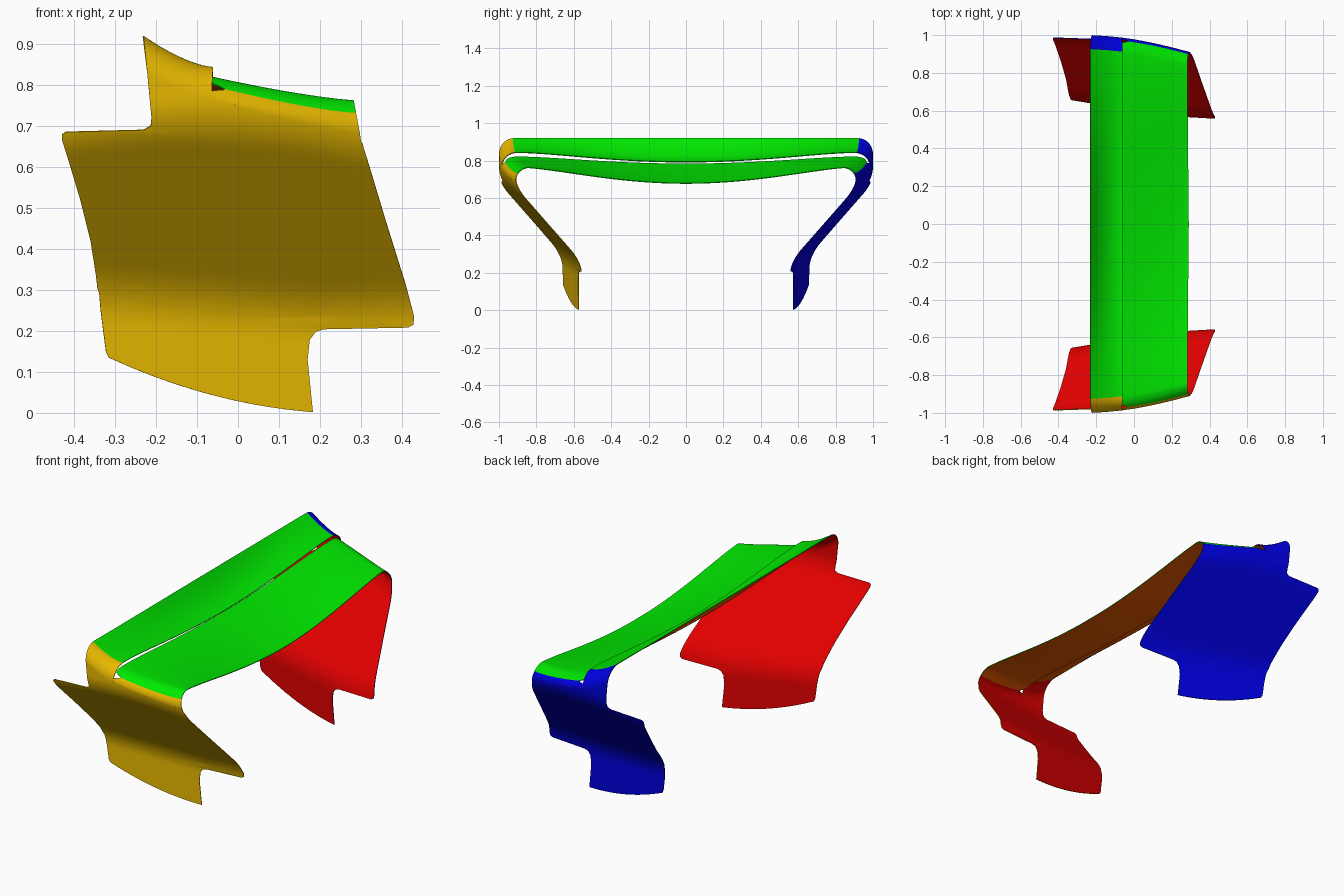
import bpy, math

if "Cube" in bpy.data.objects:
    bpy.data.objects.remove(bpy.data.objects["Cube"])


def material(name, rgb):
    m = bpy.data.materials.new(name)
    m.diffuse_color = (*rgb, 1)
    m.use_nodes = True
    m.node_tree.nodes["Principled BSDF"].inputs["Base Color"].default_value = m.diffuse_color
    return m


GREEN = material("green top", (0, 0.8, 0))
YELLOW = material("yellow outer", (0.8, 0.48, 0))
BLUE = material("blue outer", (0, 0, 0.8))
BROWN = material("brown underside", (0.8, 0.1, 0))
RED = material("red inner", (0.8, 0, 0))
# slots 0-2 are outer faces; solidify adds 3 for the inner faces
SLOTS = [GREEN, YELLOW, BLUE, BROWN, RED, RED]

R = 0.08         # tip curl radius
SLOT_X = -0.065  # x of the gap between the two wing elements


def smin(a, b, k):
    h = max(k - abs(a - b), 0) / k
    return min(a, b) - h * h * k / 4


def side(x, z):
    """Half-width of the end plate: upright foot, slanted middle, upright top."""
    top = 0.978 - 0.15 * x - 0.24 * x * x
    foot = 0.605 - 0.165 * x + 0.11 * max(0, x - 0.2)
    slant = 0.764 - 0.09 * x + 0.85 * (z - 0.45)
    return smin(top, -smin(-foot, -slant, 0.06), 0.05)


def rear_frac(x):
    return min(max((SLOT_X - x) / 0.165, 0), 1)


def front_frac(x):
    return min(max((x - SLOT_X) / 0.345, 0), 1)


def tip_height(x):
    if x < SLOT_X:
        return 0.845 + 0.075 * rear_frac(x) ** 1.5
    return 0.845 - 0.08 * (1 - (1 - front_frac(x)) ** 1.25)


def sheet(name, rows, mats):
    """Thin two-coloured sheet from a grid of points."""
    n = len(rows[0])
    verts = [p for r in rows for p in r]
    faces, idx = [], []
    for i in range(len(rows) - 1):
        for j in range(n - 1):
            a = i * n + j
            faces.append((a, a + 1, a + n + 1, a + n))
            idx.append(mats[i])
    me = bpy.data.meshes.new(name)
    me.from_pydata(verts, [], faces)
    for m in SLOTS:
        me.materials.append(m)
    for p, k in zip(me.polygons, idx):
        p.material_index = k
    ob = bpy.data.objects.new(name, me)
    bpy.context.collection.objects.link(ob)
    bpy.ops.object.select_all(action='DESELECT')
    ob.select_set(True)
    bpy.context.view_layer.objects.active = ob
    s = ob.modifiers.new("thickness", 'SOLIDIFY')
    s.thickness = 0.004
    s.offset = -1
    s.material_offset = 3
    bpy.ops.object.modifier_apply(modifier=s.name)
    bpy.ops.object.shade_smooth_by_angle(angle=math.radians(40))


# End plates: each row runs from the rear edge (x, z) to the front edge (x, z), plus sag
OUTLINE = [
    (-.315, .135, .183, .002, .024), (-.322, .15, .18, .03, .022),
    (-.335, .25, .17, .13, .01), (-.338, .285, .175, .178, .004),
    (-.34, .295, .19, .198, .002), (-.341, .297, .21, .204, 0),
    (-.342, .30, .415, .208, 0), (-.343, .303, .428, .215, 0),
    (-.346, .33, .43, .235, 0), (-.36, .42, .41, .31, 0),
    (-.385, .52, .36, .47, 0), (-.415, .62, .318, .61, 0),
    (-.43, .667, .306, .65, 0), (-.43, .678, .305, .655, 0),
    (-.42, .685, .303, .658, 0), (-.23, .69, .301, .662, 0),
    (-.213, .70, .30, .665, 0), (-.211, .72, .299, .67, 0)]
COLS = 60

key_rows = []
for xl, zl, xr, zr, sag in OUTLINE:
    row = []
    for j in range(COLS + 1):
        f = j / COLS
        row.append((xl + (xr - xl) * f, zl + (zr - zl) * f - sag * 4 * f * (1 - f)))
    key_rows.append(row)
top_x = [-.222 + .519 * j / COLS for j in range(COLS + 1)]
key_rows.append([(x, tip_height(x) - R + .002) for x in top_x])

plate = []
for a, b in zip(key_rows, key_rows[1:]):
    steps = max(1, math.ceil(max(abs(p[1] - q[1]) for p, q in zip(a, b)) / 0.015))
    for i in range(steps):
        t = i / steps
        plate.append([(p[0] + (q[0] - p[0]) * t, p[1] + (q[1] - p[1]) * t)
                      for p, q in zip(a, b)])
plate.append(key_rows[-1])

near = [[(x, -side(x, z), z) for x, z in r] for r in plate]
far = [[(x, -y, z) for x, y, z in r] for r in reversed(near)]
sheet("front_end_plate", near, [1] * len(near))
sheet("back_end_plate", far, [2] * len(far))


# Wing elements: curl up from the end plates, then sag across the span
ARC, SPAN, CHORD = 22, 30, 32


def wing(name, is_front, colour_angle):
    def point(f, a, t):
        sa = math.sin(a)
        if is_front:
            bump = math.exp(-((math.degrees(a) - 36) / 9) ** 2)
            xl = SLOT_X - .003 * sa + .035 * bump
            xr = .297 - .015 * sa + .008 * t
        else:
            xl, xr = -.222 - .008 * sa, SLOT_X + .004 * sa
        x = xl + (xr - xl) * f
        z = tip_height(x) - R + R * sa
        y = (side(x, z) - R * (1 - math.cos(a))) * (1 - t)
        s, q = front_frac(x), rear_frac(x)
        if is_front:
            z -= .024 * (1 - s) * sa
            drop = .037 + .048 * s
        else:
            drop = .05 * (1 - q ** 2.5)
        z -= drop * max(0, 1 - (y / .87) ** 2) ** 1.5 * sa
        return (x, -y, z)

    params = [(math.pi / 2 * i / ARC, 0) for i in range(ARC + 1)]
    params += [(math.pi / 2, i / SPAN) for i in range(1, SPAN + 1)]
    half = [[point(j / CHORD, a, t) for j in range(CHORD + 1)] for a, t in params]
    rows = half + [[(x, -y, z) for x, y, z in r] for r in reversed(half[:-1])]
    edge = [math.degrees(a) < colour_angle for a, t in params[:-1]]
    mats = [1 if e else 0 for e in edge] + [2 if e else 0 for e in reversed(edge)]
    sheet(name, rows, mats)


wing("rear_wing_element", False, 82)
wing("front_wing_element", True, 36)
